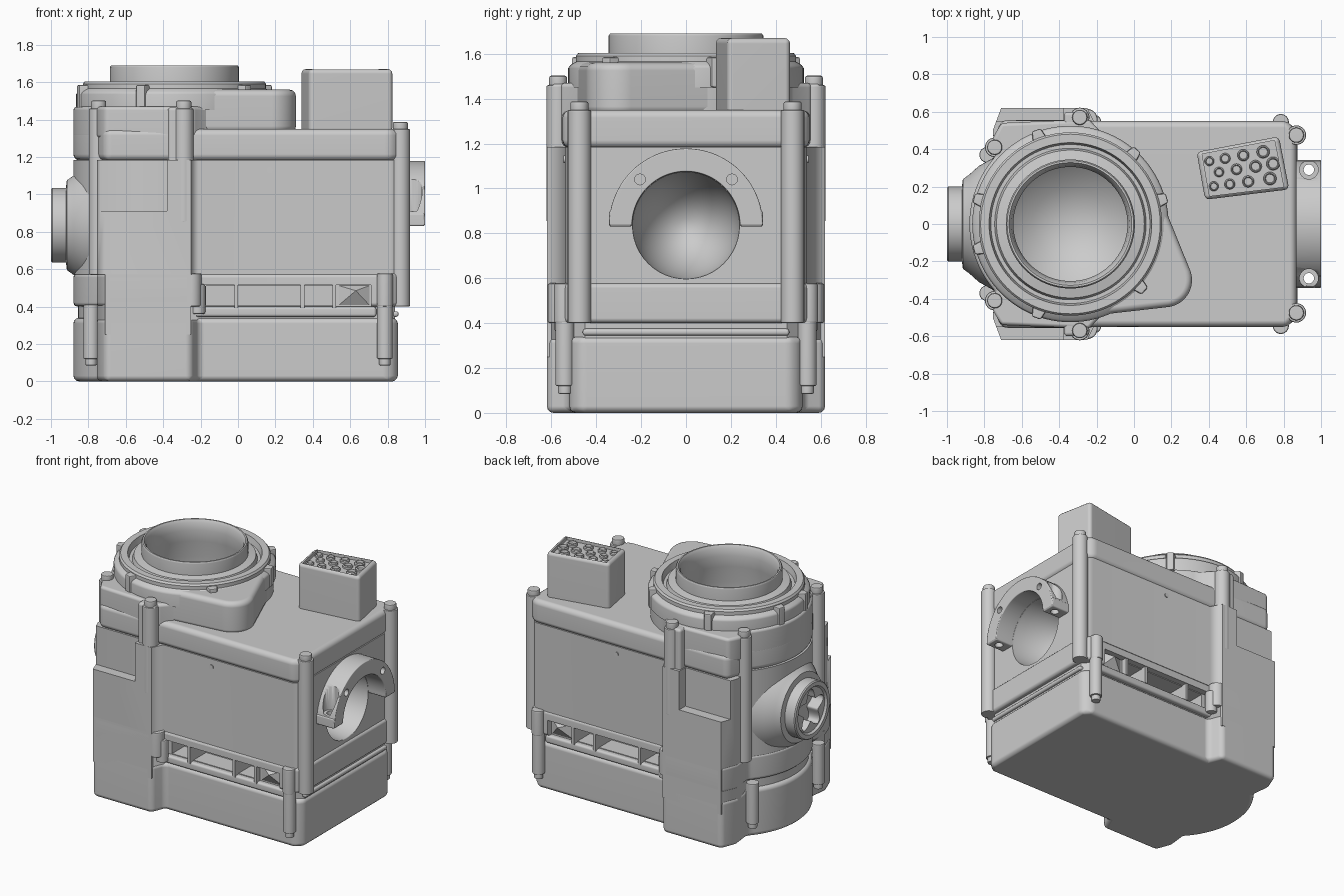
import bpy, bmesh, math
from math import sin, cos, pi, radians
from mathutils import Vector

if "Cube" in bpy.data.objects:
    bpy.data.objects.remove(bpy.data.objects["Cube"])

CX = -0.34  # axis of the round half of the housing
YZ = 0.835  # height of the side ports


def make(name, bm, bevel=0, seg=3, cuts=(), angle=35):
    bmesh.ops.recalc_face_normals(bm, faces=bm.faces[:])
    me = bpy.data.meshes.new(name)
    bm.to_mesh(me)
    bm.free()
    ob = bpy.data.objects.new(name, me)
    bpy.context.collection.objects.link(ob)
    bpy.ops.object.select_all(action='DESELECT')
    ob.select_set(True)
    bpy.context.view_layer.objects.active = ob
    if bevel:
        m = ob.modifiers.new("bevel", 'BEVEL')
        m.width, m.segments, m.limit_method, m.angle_limit = bevel, seg, 'ANGLE', radians(40)
        bpy.ops.object.modifier_apply(modifier=m.name)
    for c in cuts:
        m = ob.modifiers.new("cut", 'BOOLEAN')
        m.operation, m.object, m.solver = 'DIFFERENCE', c, 'EXACT'
        bpy.ops.object.modifier_apply(modifier=m.name)
    bpy.ops.object.shade_smooth_by_angle(angle=radians(angle))
    m = ob.modifiers.new("normals", 'WEIGHTED_NORMAL')
    m.keep_sharp = True
    return ob


def prism(name, pts, a, b, axis='z', **kw):
    bm = bmesh.new()
    put = (lambda p, h: (p[0], p[1], h)) if axis == 'z' else (lambda p, h: (h, p[0], p[1]))
    lo = [bm.verts.new(put(p, a)) for p in pts]
    hi = [bm.verts.new(put(p, b)) for p in pts]
    bm.faces.new(lo)
    bm.faces.new(hi)
    for i in range(len(pts)):
        j = (i + 1) % len(pts)
        bm.faces.new((lo[i], lo[j], hi[j], hi[i]))
    return make(name, bm, **kw)


def box(name, x0, x1, y0, y1, z0, z1, **kw):
    y0, y1 = min(y0, y1), max(y0, y1)
    return prism(name, [(x0, y0), (x1, y0), (x1, y1), (x0, y1)], z0, z1, **kw)


def arc(cx, cy, r, a0, a1, n):
    return [(cx + r * cos(radians(a0 + (a1 - a0) * i / n)),
             cy + r * sin(radians(a0 + (a1 - a0) * i / n))) for i in range(n + 1)]


def rod(name, x, y, r, z0, z1, **kw):
    return prism(name, arc(x, y, r, 0, 345, 23), z0, z1, **kw)


def lathe(name, prof, origin, axis='z', n=72, **kw):
    # profile of (radius, height) spun round the axis; radius 0 closes an end
    bm = bmesh.new()
    rings = []
    for r, h in prof:
        ring = []
        for i in range(n):
            c, s = r * cos(2 * pi * i / n), r * sin(2 * pi * i / n)
            p = Vector((c, s, h) if axis == 'z' else (h, c, s))
            ring.append(bm.verts.new(p + Vector(origin)))
        rings.append(ring)
    for a, b in zip(rings, rings[1:]):
        for i in range(n):
            j = (i + 1) % n
            bm.faces.new((a[i], a[j], b[j], b[i]))
    bmesh.ops.remove_doubles(bm, verts=bm.verts[:], dist=1e-5)
    return make(name, bm, **kw)


def mirrored(up, left):
    return up + left + [(x, -y) for x, y in reversed(up)]


def footprint(xr, yr, yl, r, c=0.05):
    # housing outline: square right half, wider lobes, round left end
    return mirrored([(xr, yr - c), (xr - c, yr), (-0.21, yr), (-0.25, yl), (-0.71, yl),
                     (-0.755, yl - 0.12)], arc(CX, 0, r, 138, 222, 20))


# Cutters
bowl = rod("bowl_cutter", CX, 0, 0.37, 0.93, 2.0)
port = lathe("port_cutter", [(0, -0.42)] + [(0.24 * sin(t * pi / 24), -0.42 * cos(t * pi / 24))
             for t in range(1, 13)] + [(0.24, 0.3), (0, 0.3)], (0.9, 0, YZ), 'x', 48)
pockets, vents = [], []
for s in (-1, 1):
    pockets.append(box("lobe_cutter", -0.95, -0.38, s * 0.55, s * 0.8, 0.91, 1.3))
    vents.append(box("vent_cutter", -0.2, 0.71, s * 0.50, s * 0.8, 0.3, 0.515))
    vents.append(box("duct_cutter", -0.17, 0.52, s * 0.36, s * 0.8, 0.405, 0.51))
cutters = [bowl, port] + pockets + vents

# Stacked housing layers
prism("base_tray", footprint(0.855, 0.52, 0.62, 0.54), 0, 0.34, bevel=0.03)
prism("base_groove", footprint(0.84, 0.50, 0.60, 0.515), 0.30, 0.44, cuts=vents[1::2])
prism("lower_band", footprint(0.875, 0.545, 0.62, 0.54), 0.40, 0.578, bevel=0.022, cuts=vents)
prism("middle_housing", footprint(0.86, 0.54, 0.62, 0.54), 0.572, 1.185, cuts=[port, bowl] + pockets)
prism("upper_band", footprint(0.868, 0.55, 0.555, 0.54), 1.18, 1.35, bevel=0.035, seg=4, cuts=[bowl])

# Round top housing with lobes
prism("top_housing", arc(CX, 0, 0.51, -70, 70, 30) +
      mirrored([(-0.24, 0.56), (-0.71, 0.54), (-0.755, 0.46)], arc(CX, 0, 0.54, 138, 222, 20)),
      1.30, 1.47, bevel=0.02, cuts=[bowl])

# Spiral outlet bulge: two circles joined by tangents
p, q, R, r = Vector((CX, 0)), Vector((0.165, -0.30)), 0.50, 0.145
d = q - p
base = math.degrees(math.atan2(d.y, d.x))
t = math.degrees(math.acos((R - r) / d.length))
prism("spiral_outlet", arc(p.x, p.y, R, base + t, base + 360 - t, 50)
      + arc(q.x, q.y, r, base - t, base + t, 20), 1.33, 1.56, bevel=0.035, cuts=[bowl])

# Inlet collar, groove, rim and bowl
lathe("inlet_collar", [(0.525, 1.45), (0.525, 1.535), (0.515, 1.55), (0.49, 1.565), (0.49, 1.59),
      (0.48, 1.603), (0.435, 1.603), (0.425, 1.56), (0.405, 1.56), (0.395, 1.59), (0.345, 1.60),
      (0.345, 1.68), (0.338, 1.69), (0.328, 1.69), (0.315, 1.67), (0.305, 1.62), (0.31, 1.54),
      (0.335, 1.42), (0.345, 1.25), (0.31, 1.08), (0.2, 0.98), (0, 0.95)], (CX, 0, 0), n=96)

# Ribs around the collar
for ang in (15, 48, 110, 165, 195, 250, 318):
    u = radians(ang)
    o, w, c = Vector((cos(u), sin(u))), Vector((-sin(u), cos(u))), Vector((CX, 0))
    prism("collar_rib", [tuple(c + o * a + w * b) for a, b in
          ((0.45, -0.045), (0.535, -0.025), (0.535, 0.025), (0.45, 0.045))], 1.45, 1.585,
          bevel=0.01, seg=2)

for s in (-1, 1):
    # Lobe: lower block without groove, and the tall column beside the pocket
    box("lobe_block", -0.71, -0.25, s * 0.45, s * 0.62, 0.25, 0.6)
    box("lobe_column", -0.375, -0.24, s * 0.48, s * 0.60, 0.9, 1.468, bevel=0.02)
    # Tall bolt posts: position, radius, bottom, shoulder, head top
    for x, y, r, z0, z1, z2 in ((0.868, 0.475, 0.052, 0.40, 1.35, 1.388),
                                (-0.29, 0.57, 0.052, 0.85, 1.46, 1.502),
                                (-0.745, 0.41, 0.052, 0.57, 1.46, 1.502)):
        rod("bolt_post", x, s * y, r, z0, z1, bevel=0.008, seg=2)
        rod("bolt_head", x, s * y, r * 0.78, z1 - 0.01, z2, bevel=0.01, seg=2)
    # Lower clamp screws
    for x, y in ((0.785, 0.54), (-0.785, 0.37)):
        rod("clamp_boss", x, s * y, 0.042, 0.12, 0.41, bevel=0.008, seg=2)
        rod("clamp_screw", x, s * y, 0.03, 0.085, 0.13, bevel=0.006, seg=2)
    rod("band_boss", 0.785, s * 0.545, 0.043, 0.40, 0.578, bevel=0.01, seg=2)
    rod("lobe_boss", -0.25, s * 0.56, 0.055, 0.40, 0.578, bevel=0.01, seg=2)
    rod("vent_boss", -0.215, s * 0.545, 0.04, 0.36, 0.52, bevel=0.01, seg=2)
    # Vent fins, sill and end gusset
    for x in (-0.01, 0.345, 0.515):
        box("vent_fin", x - 0.01, x + 0.01, s * 0.36, s * 0.54, 0.39, 0.52)
    box("vent_sill", -0.23, 0.74, s * 0.48, s * 0.535, 0.345, 0.40, bevel=0.015)
    bm = bmesh.new()
    tip = bm.verts.new((0.63, s * 0.55, 0.485))
    ring = [bm.verts.new((x, s * 0.495, z)) for x, z in
            ((0.53, 0.40), (0.71, 0.40), (0.71, 0.515), (0.53, 0.515))]
    for i in range(4):
        bm.faces.new((ring[i], ring[(i + 1) % 4], tip))
    bm.faces.new(ring)
    make("vent_gusset", bm)
    # Screw in the side wall
    ob = lathe("side_screw", [(0.016, 0.53), (0.016, 0.546), (0, 0.546)], (0, 0, 0), n=16)
    ob.rotation_euler = (s * -pi / 2, 0, 0)
    ob.location = (0.17, 0, 1.13)
# Thin ridge below the right band
box("end_ridge", 0.82, 0.858, -0.46, 0.46, 0.345, 0.375, bevel=0.012)

# Arched bearing seat on the right end, with counterbored feet
drills = []
for s in (-1, 1):
    drills += [rod("drill", 0.935, s * 0.29, 0.028, 0.7, 1.3),
               rod("counterbore", 0.935, s * 0.29, 0.05, 0.91, 1.3),
               lathe("face_drill", [(0, 0.95), (0.024, 0.95), (0.024, 1.1), (0, 1.1)],
                     (0, s * 0.205, 1.04), 'x', 20)]
cutters += drills
prism("bearing_arch", arc(0, YZ, 0.343, 0, 180, 48) + arc(0, YZ, 0.24, 180, 0, 48), 0.84, 1.0, 'x',
      bevel=0.006, seg=2, cuts=drills)
for s in (-1, 1):
    box("arch_foot", 0.85, 0.998, s * 0.24, s * 0.343, YZ - 0.005, 0.90, bevel=0.01,
        cuts=[drills[0], drills[3]])

# Left shaft nozzle with star-shaped socket
lathe("nozzle_flare", [(0.36, -0.74), (0.31, -0.83), (0.265, -0.88), (0.24, -0.915), (0.20, -0.92),
      (0.20, -0.95)], (0, 0, YZ), 'x')
bm = bmesh.new()
N, loops = 72, []
for rad, x, star in ((0.20, -0.94, 0), (0.20, -0.993, 0), (0.193, -1.0, 0), (0.165, -1.0, 0),
                     (0.155, -0.985, 0), (0.115, -0.985, 1), (0.115, -0.90, 1)):
    ring = []
    for i in range(N):
        a = 2 * pi * i / N
        k = rad + star * 0.032 * cos(5 * a)
        ring.append(bm.verts.new((x, k * sin(a), YZ + k * cos(a))))
    loops.append(ring)
for a, b in zip(loops, loops[1:]):
    for i in range(N):
        bm.faces.new((a[i], a[(i + 1) % N], b[(i + 1) % N], b[i]))
bm.faces.new(loops[-1])
make("shaft_nozzle", bm)

# Plug connector with pin sockets
quad = [Vector(v) for v in ((0.335, 0.385), (0.775, 0.468), (0.83, 0.185), (0.38, 0.13))]
mid = sum(quad, Vector((0, 0))) / 4
inner = prism("plug_cutter", [tuple(mid + (v - mid) * 0.88) for v in quad], 1.645, 1.8)
cutters.append(inner)
prism("plug_body", [tuple(v) for v in quad], 1.33, 1.67, bevel=0.025, cuts=[inner])
for row, cols in ((0.25, (0.13, 0.32, 0.54, 0.8)), (0.52, (0.22, 0.43, 0.66, 0.87)),
                  (0.77, (0.13, 0.32, 0.54, 0.78))):
    for u in cols:
        v = quad[3].lerp(quad[2], u).lerp(quad[0].lerp(quad[1], u), row)
        r = 0.024 + 0.014 * u
        lathe("plug_pin", [(r, 1.64), (r, 1.658), (r - 0.006, 1.664), (r * 0.75, 1.664), (r * 0.65, 1.648),
              (0, 1.648)], (v.x, v.y, 0), n=20)

for c in cutters:
    bpy.data.objects.remove(c, do_unlink=True)
